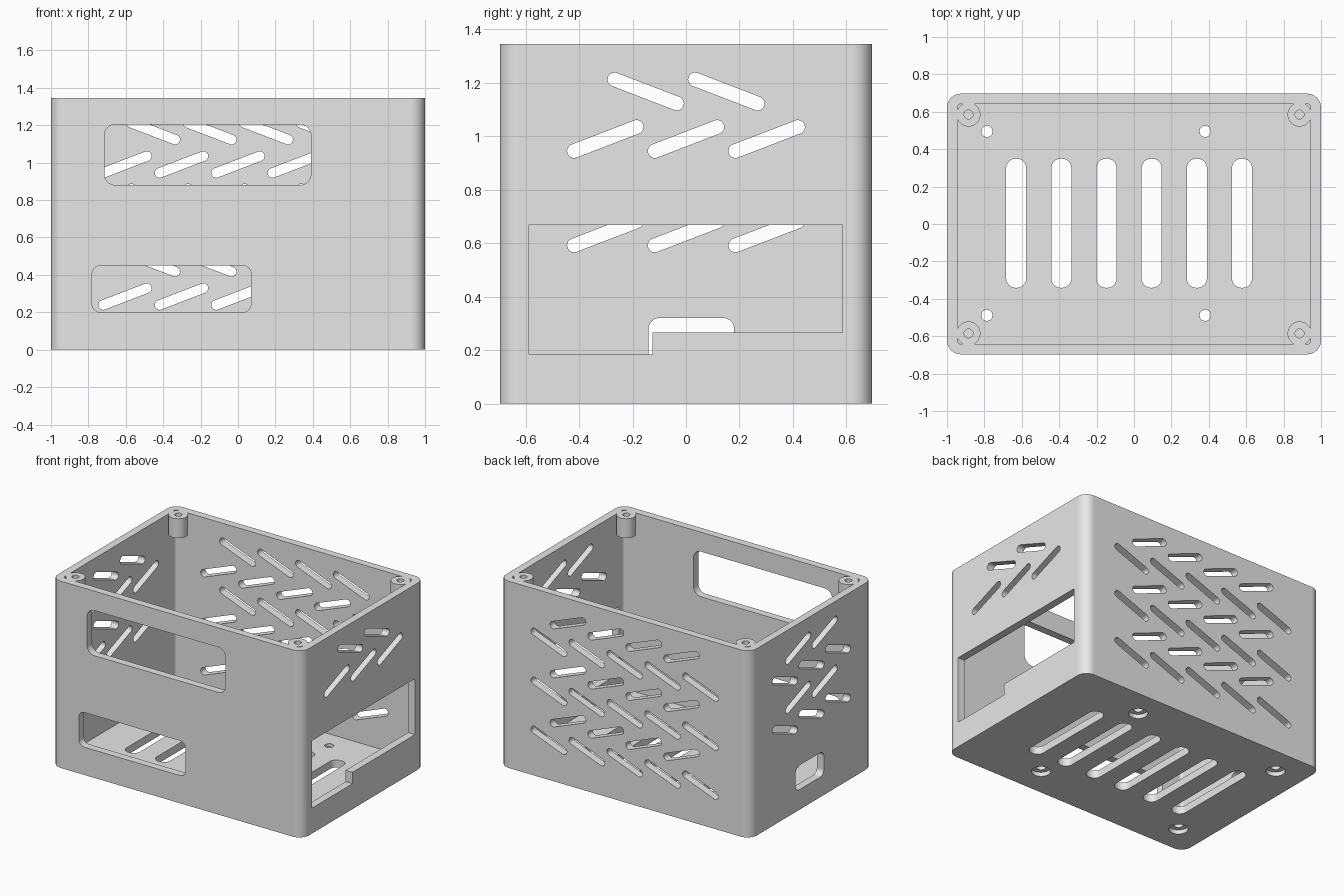
import bpy, bmesh, math

if "Cube" in bpy.data.objects:
    bpy.data.objects.remove(bpy.data.objects["Cube"], do_unlink=True)

HEIGHT, WALL = 1.345, 0.055
HALF_X, HALF_Y = 1.0, 0.697
PITCH, ROW_STEP = 0.302, 0.353

grey = bpy.data.materials.new("plain grey")
grey.use_nodes = True
grey.diffuse_color = (0.8, 0.8, 0.8, 1)
grey.node_tree.nodes["Principled BSDF"].inputs["Base Color"].default_value = (0.8, 0.8, 0.8, 1)


def rounded(cx, cz, w, h, r, tilt=0.0, steps=8):
    """Rounded rectangle outline, optionally tilted."""
    pts = []
    for q, (sx, sy) in enumerate([(1, 1), (-1, 1), (-1, -1), (1, -1)]):
        for i in range(steps + 1):
            a = (q + i / steps) * math.pi / 2
            u = sx * (w / 2 - r) + r * math.cos(a)
            v = sy * (h / 2 - r) + r * math.sin(a)
            pts.append((cx + u * math.cos(tilt) - v * math.sin(tilt),
                        cz + u * math.sin(tilt) + v * math.cos(tilt)))
    return pts


def box_outline(x0, x1, z0, z1, r):
    return rounded((x0 + x1) / 2, (z0 + z1) / 2, x1 - x0, z1 - z0, r)


def circle(cx, cy, r, n=32):
    return [(cx + r * math.cos(i * math.tau / n), cy + r * math.sin(i * math.tau / n))
            for i in range(n)]


def prism(bm, outline, axis, lo, hi):
    """Extrude an outline between lo and hi along an axis."""
    place = {"x": lambda a, b, d: (d, a, b),
             "y": lambda a, b, d: (a, d, b),
             "z": lambda a, b, d: (a, b, d)}[axis]
    low = [bm.verts.new(place(a, b, lo)) for a, b in outline]
    high = [bm.verts.new(place(a, b, hi)) for a, b in outline]
    faces = [bm.faces.new(low), bm.faces.new(high)]
    n = len(outline)
    for i in range(n):
        j = (i + 1) % n
        faces.append(bm.faces.new((low[i], low[j], high[j], high[i])))
    bmesh.ops.recalc_face_normals(bm, faces=faces)


def make(name, bm):
    mesh = bpy.data.meshes.new(name)
    bm.to_mesh(mesh)
    bm.free()
    mesh.materials.append(grey)
    obj = bpy.data.objects.new(name, mesh)
    bpy.context.collection.objects.link(obj)
    return obj


def combine(target, tool, operation):
    """Apply a boolean and discard the tool."""
    tool.hide_render = True
    mod = target.modifiers.new("cut", "BOOLEAN")
    mod.operation, mod.solver, mod.object = operation, "EXACT", tool
    bpy.context.view_layer.update()
    graph = bpy.context.evaluated_depsgraph_get()
    result = bpy.data.meshes.new_from_object(target.evaluated_get(graph))
    target.modifiers.clear()
    target.data = result
    bpy.data.objects.remove(tool, do_unlink=True)


def vent_row(bm, axis, lo, hi, count, z, slope):
    """Row of slanted vents, centred on the wall."""
    for i in range(count):
        c = (i - (count - 1) / 2) * PITCH
        prism(bm, rounded(c, z, 0.302, 0.052, 0.0259, slope * math.radians(21)), axis, lo, hi)


# Open-topped case
bm = bmesh.new()
prism(bm, rounded(0, 0, 2 * HALF_X, 2 * HALF_Y, 0.075), "z", 0, HEIGHT)
case = make("case", bm)
bm = bmesh.new()
prism(bm, rounded(0, 0, 2 * (HALF_X - WALL), 2 * (HALF_Y - WALL), 0.02), "z", WALL, HEIGHT + 0.2)
combine(case, make("cavity_cutter", bm), "DIFFERENCE")

# Corner screw bosses
corners = [(sx * 0.885, sy * 0.585) for sx in (-1, 1) for sy in (-1, 1)]
bm = bmesh.new()
for x, y in corners:
    prism(bm, circle(x, y, 0.064), "z", HEIGHT - 0.14, HEIGHT)
combine(case, make("screw_bosses", bm), "UNION")

# Wall openings
bm = bmesh.new()
left = ("x", -1.1, -0.9)
right = ("x", 0.9, 1.1)
back = ("y", 0.6, 0.8)
front = ("y", -0.8, -0.6)
for row in range(3):
    z_fall, z_rise = 1.168 - row * ROW_STEP, 0.99 - row * ROW_STEP
    vent_row(bm, *back, 4, z_fall, -1)
    vent_row(bm, *back, 5, z_rise, 1)
    if row < 2:
        vent_row(bm, *left, 2, z_fall, -1)
        vent_row(bm, *left, 3, z_rise, 1)
    if row == 0:
        vent_row(bm, *right, 2, z_fall, -1)
        vent_row(bm, *right, 3, z_rise, 1)
prism(bm, box_outline(-0.715, 0.39, 0.88, 1.205, 0.06), *front)
prism(bm, box_outline(-0.78, 0.07, 0.2, 0.45, 0.045), *front)
prism(bm, box_outline(-0.14, 0.18, 0.145, 0.32, 0.04), *left)
# Stepped port opening
prism(bm, [(-0.587, 0.183), (-0.125, 0.183), (-0.125, 0.265),
           (0.585, 0.265), (0.585, 0.668), (-0.587, 0.668)], *right)

# Floor vents, mounting holes and boss holes
for i in range(6):
    prism(bm, rounded(-0.63 + i * 0.2415, 0.004, 0.107, 0.69, 0.05), "z", -0.1, 0.1)
mounts = [(x, y) for x in (-0.786, 0.38) for y in (-0.488, 0.495)]
for x, y in mounts:
    prism(bm, circle(x, y, 0.03), "z", -0.1, 0.1)
for x, y in corners:
    prism(bm, circle(x, y, 0.024), "z", HEIGHT - 0.2, HEIGHT + 0.1)
combine(case, make("opening_cutter", bm), "DIFFERENCE")

# Screw head recesses under the floor
bm = bmesh.new()
for x, y in mounts:
    prism(bm, circle(x, y, 0.063), "z", -0.1, 0.03)
combine(case, make("recess_cutter", bm), "DIFFERENCE")

# Smooth rounded corners, crisp edges
bpy.ops.object.select_all(action="DESELECT")
case.select_set(True)
bpy.context.view_layer.objects.active = case
bpy.ops.object.shade_smooth_by_angle(angle=math.radians(30))
weighted = case.modifiers.new("flat_walls", "WEIGHTED_NORMAL")
weighted.keep_sharp = True
